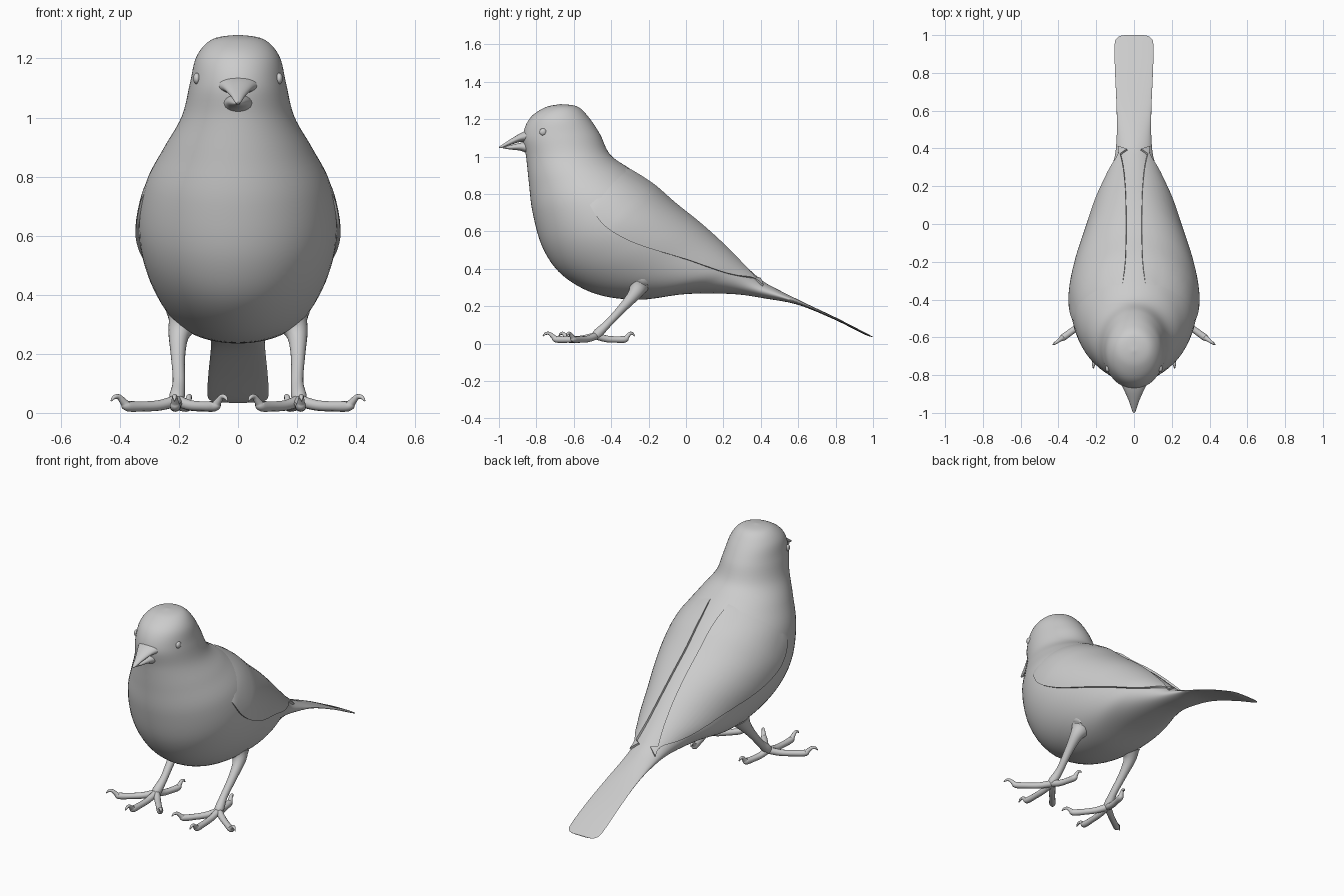
import bpy, bmesh, math
from mathutils import Vector
from mathutils.bvhtree import BVHTree

if "Cube" in bpy.data.objects:
    bpy.data.objects.remove(bpy.data.objects["Cube"])

grey = bpy.data.materials.new("plain grey")
grey.use_nodes = True
grey.diffuse_color = (0.6, 0.6, 0.6, 1)
grey.node_tree.nodes["Principled BSDF"].inputs["Base Color"].default_value = (0.6, 0.6, 0.6, 1)


def spline(keys, steps):
    """Smooth run of values through the key tuples."""
    keys = [Vector(k) for k in keys]
    out = []
    for i in range(len(keys) - 1):
        a, b, c, d = (keys[min(max(j, 0), len(keys) - 1)] for j in range(i - 1, i + 3))
        for s in range(steps):
            t = s / steps
            m, n = (c - a) / 2, (d - b) / 2
            out.append(b + m * t + (3 * (c - b) - 2 * m - n) * t**2
                       + (2 * (b - c) + m + n) * t**3)
    return out + [keys[-1]]


def loft(name, rings, angle=50):
    """Closed skin over a row of rings with equal point counts."""
    bm = bmesh.new()
    rows = [[bm.verts.new(p) for p in ring] for ring in rings]
    for r, q in zip(rows, rows[1:]):
        for i in range(len(r)):
            bm.faces.new((r[i - 1], r[i], q[i], q[i - 1]))
    bm.faces.new(rows[0])
    bm.faces.new(rows[-1])
    bmesh.ops.recalc_face_normals(bm, faces=bm.faces)
    mesh = bpy.data.meshes.new(name)
    bm.to_mesh(mesh)
    bm.free()
    mesh.materials.append(grey)
    mesh.polygons.foreach_set("use_smooth", [True] * len(mesh.polygons))
    mesh.set_sharp_from_angle(angle=math.radians(angle))
    obj = bpy.data.objects.new(name, mesh)
    bpy.context.collection.objects.link(obj)
    return obj


def oval(centre, u, v, count):
    turns = [math.tau * i / count for i in range(count)]
    return [centre + u * math.cos(t) + v * math.sin(t) for t in turns]


def profile(name, keys, steps, count):
    """Loft from (back y, back z, belly y, belly z, half width) sections."""
    rings = []
    for by, bz, fy, fz, w in spline(keys, steps):
        back, belly = Vector((0, by, bz)), Vector((0, fy, fz))
        rings.append(oval((back + belly) / 2, (back - belly) / 2,
                          Vector((max(w, 0.001), 0, 0)), count))
    return loft(name, rings)


def tube(name, keys, steps=5, count=12):
    """Tapered limb through (x, y, z, radius) points."""
    pts = spline(keys, steps)
    rings = []
    for i, p in enumerate(pts):
        along = (pts[min(i + 1, len(pts) - 1)] - pts[max(i - 1, 0)]).to_3d().normalized()
        side = along.cross(Vector((0, 0, 1)) if abs(along.z) < 0.9 else Vector((0, 1, 0)))
        side.normalize()
        rings.append(oval(p.to_3d(), side * p.w, side.cross(along) * p.w, count))
    return loft(name, rings)


# Body, head and tail as one skin, from the crown to the tail tip
body = profile("body", [
    (-0.665, 1.28, -0.675, 1.28, 0.005),
    (-0.58, 1.267, -0.755, 1.262, 0.088),
    (-0.52, 1.21, -0.835, 1.205, 0.14),
    (-0.46, 1.12, -0.872, 1.11, 0.163),
    (-0.405, 1.01, -0.855, 1.0, 0.19),
    (-0.3, 0.935, -0.84, 0.86, 0.25),
    (-0.18, 0.85, -0.82, 0.7, 0.312),
    (-0.06, 0.745, -0.765, 0.51, 0.336),
    (0.06, 0.65, -0.66, 0.365, 0.316),
    (0.17, 0.555, -0.48, 0.265, 0.27),
    (0.27, 0.46, -0.25, 0.235, 0.22),
    (0.34, 0.395, 0, 0.265, 0.16),
    (0.41, 0.335, 0.25, 0.265, 0.107),
    (0.48, 0.295, 0.43, 0.24, 0.092),
    (0.62, 0.225, 0.6, 0.207, 0.092),
    (0.8, 0.14, 0.795, 0.128, 0.1),
    (0.95, 0.063, 0.945, 0.053, 0.103),
    (0.99, 0.042, 0.988, 0.037, 0.085),
    (1, 0.037, 1, 0.034, 0.05)], 6, 64)

# Beak halves, parted by the mouth line
profile("upper_beak", [
    (-0.83, 1.15, -0.84, 1.075, 0.075),
    (-0.885, 1.125, -0.885, 1.078, 0.05),
    (-0.94, 1.092, -0.94, 1.062, 0.026),
    (-0.985, 1.062, -0.985, 1.046, 0.011),
    (-1, 1.052, -1, 1.046, 0.003)], 5, 24)
profile("lower_beak", [
    (-0.83, 1.085, -0.84, 1.01, 0.055),
    (-0.885, 1.074, -0.88, 1.03, 0.038),
    (-0.94, 1.06, -0.94, 1.038, 0.019),
    (-0.978, 1.05, -0.978, 1.044, 0.006)], 5, 24)

skin = BVHTree.FromObject(body, bpy.context.evaluated_depsgraph_get())


def on_skin(origin, direction):
    """Surface point and outward normal where a ray meets the body."""
    point, normal, *_ = skin.ray_cast(origin, direction)
    if point is None:
        point, normal, *_ = skin.find_nearest(origin + direction * 1.9)
    return point, normal


# Wing: a raised layer on the body between a spine edge and a flank edge
upper_edge = spline([(0.062, -0.33), (0.045, -0.2), (0.04, -0.03), (0.043, 0.16),
                     (0.055, 0.3), (0.08, 0.41)], 8)
lower_edge = spline([(-0.52, 0.75), (-0.44, 0.635), (-0.28, 0.54), (0, 0.45),
                     (0.22, 0.375), (0.39, 0.345)], 8)
wing = []
for i, (top, low) in enumerate(zip(upper_edge, lower_edge)):
    fade = min(1, i / 10)
    lift = -0.004 + 0.016 * fade
    a, na = on_skin(Vector((top.x, top.y, 2)), Vector((0, 0, -1)))
    b, nb = on_skin(Vector((2, low.x, low.y)), Vector((-1, 0, 0)))
    out = (na + nb).normalized()
    outer, inner = [], []
    for k in range(25):
        p, n = on_skin(a.lerp(b, k / 24) + out * 0.5, -out)
        # The rims stay lifted even where the shoulder melts into the body
        rim = max(0, 1 - min(k, 24 - k) / 4) * 0.008 * (1 - fade) * min(1, i / 3)
        outer.append(p + n * (lift + rim))
        inner.append(p - n * 0.02)
    wing.append(outer + inner[::-1])

eye_spot, _ = on_skin(Vector((2, -0.765, 1.132)), Vector((-1, 0, 0)))

for side, label in ((1, "left"), (-1, "right")):
    def flip(keys):
        return [(side * x, *rest) for x, *rest in keys]

    loft(label + "_wing", [[Vector((side * p.x, p.y, p.z)) for p in r] for r in wing], 40)

    # Eye: a small bead half sunk in the head
    bead = [(h, math.sqrt(1 - h * h)) for h in (math.sin(math.pi * j / 16) for j in range(-8, 9))]
    loft(label + "_eye", [oval(Vector((side * (eye_spot.x + 0.012 * h), eye_spot.y, eye_spot.z)),
                               Vector((0, 0.019 * r + 0.0001, 0)),
                               Vector((0, 0, 0.019 * r + 0.0001)), 20) for h, r in bead])

    # Leg with a flared thigh
    tube(label + "_leg", flip([
        (0.165, -0.22, 0.4, 0.1), (0.18, -0.25, 0.32, 0.062), (0.2, -0.275, 0.265, 0.036),
        (0.203, -0.34, 0.19, 0.024), (0.2, -0.42, 0.105, 0.021),
        (0.207, -0.475, 0.05, 0.026), (0.207, -0.49, 0.025, 0.012)]), 6, 20)

    # Four toes, each ending in a raised, hooked claw
    for toe, x, y in (("outer", 0.43, -0.64), ("inner", 0.035, -0.68),
                      ("front", 0.215, -0.765), ("back", 0.16, -0.275)):
        shape = [(0, 0.042, 0.02), (0.25, 0.026, 0.018), (0.5, 0.022, 0.017),
                 (0.74, 0.023, 0.018), (0.8, 0.035, 0.013), (0.88, 0.054, 0.009),
                 (0.95, 0.053, 0.007), (1, 0.04, 0.002)]
        tube(label + "_" + toe + "_toe", flip([
            (0.207 + (x - 0.207) * t, -0.48 + (y + 0.48) * t, z, r) for t, z, r in shape]))
